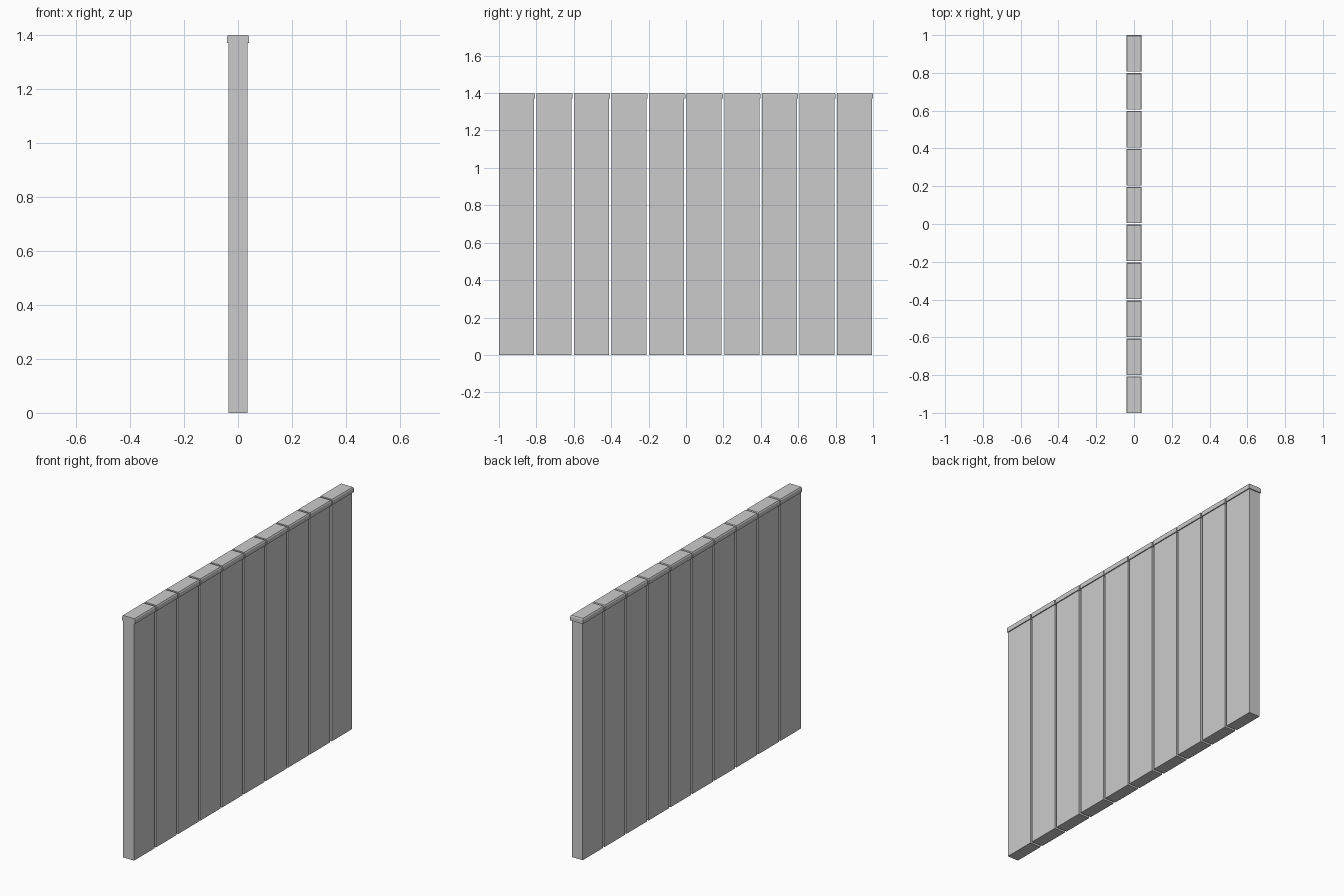
import bpy, bmesh

if "Cube" in bpy.data.objects:
    bpy.data.objects.remove(bpy.data.objects["Cube"])

COUNT, PITCH = 10, 0.2008
LENGTH, HALF_W, LIP = 0.187, 0.035, 0.006
HEIGHT = 1.4


def loft(bm, rings):
    """Skin rectangular rings (half width, y0, y1, z) and close both ends."""
    loops = [[bm.verts.new(c) for c in ((-w, y0, z), (w, y0, z), (w, y1, z), (-w, y1, z))]
             for w, y0, y1, z in rings]
    for a, b in zip(loops, loops[1:]):
        for i in range(4):
            j = (i + 1) % 4
            bm.faces.new((a[i], a[j], b[j], b[i]))
    bm.faces.new(loops[0][::-1])
    bm.faces.new(loops[-1])


for n in range(COUNT):
    y0 = -1 + n * PITCH
    y1 = y0 + LENGTH
    w = HALF_W
    bm = bmesh.new()
    # Slab, lip overhanging three sides, then chamfer up to the flat top
    loft(bm, [
        (w, y0, y1, 0),
        (w, y0, y1, HEIGHT - 0.03),
        (w + LIP, y0, y1 + LIP, HEIGHT - 0.03),
        (w + LIP, y0, y1 + LIP, HEIGHT - 0.007),
        (w + LIP - 0.004, y0, y1 + LIP - 0.004, HEIGHT),
    ])
    bmesh.ops.recalc_face_normals(bm, faces=bm.faces)
    mesh = bpy.data.meshes.new("wall_panel")
    bm.to_mesh(mesh)
    bm.free()
    obj = bpy.data.objects.new(f"wall_panel_{n + 1}", mesh)
    bpy.context.collection.objects.link(obj)
